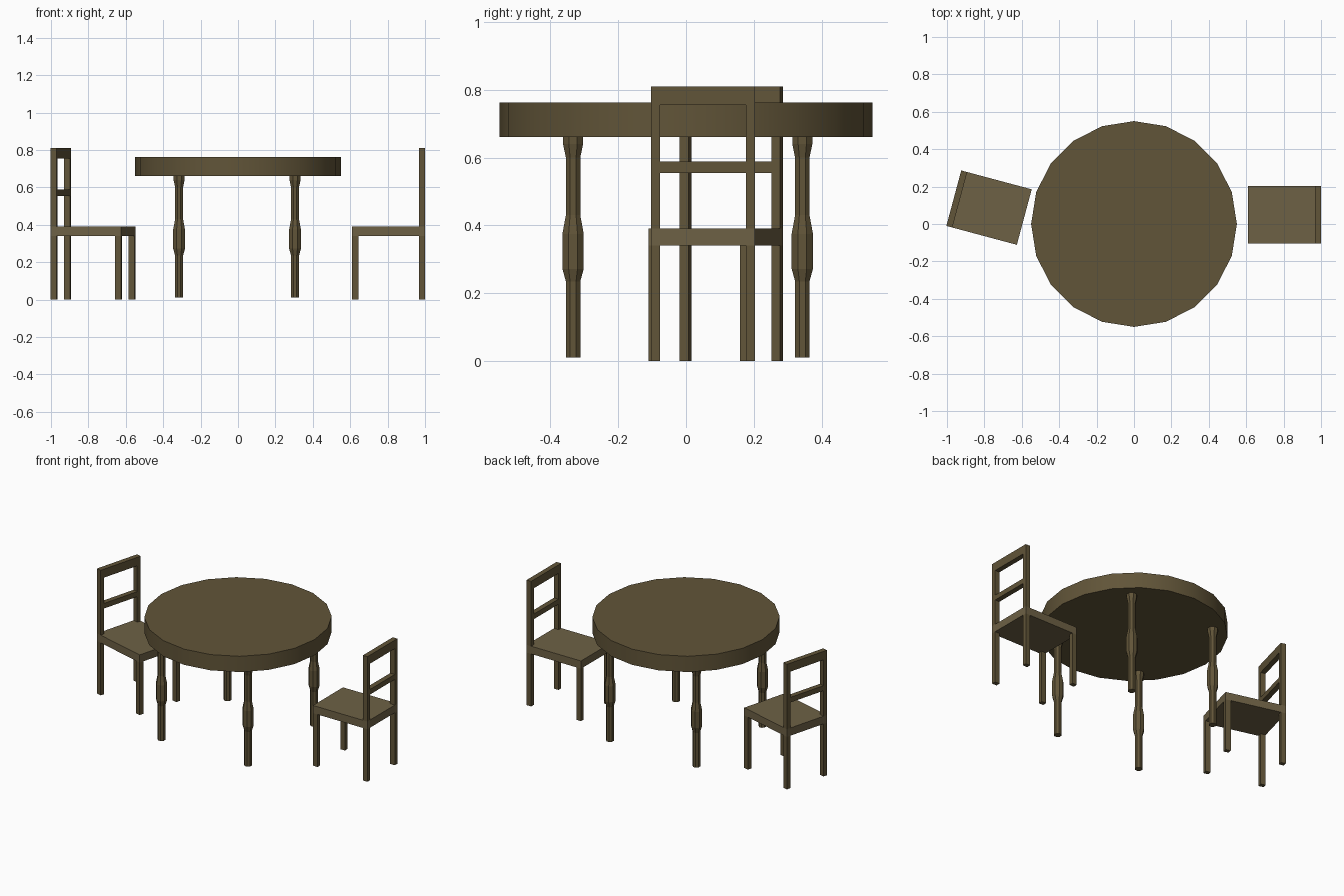
import bpy, bmesh, math
from mathutils import Matrix, Vector

if "Cube" in bpy.data.objects:
    bpy.data.objects.remove(bpy.data.objects["Cube"])


def material(name, color):
    m = bpy.data.materials.new(name)
    m.diffuse_color = (*color, 1)
    m.use_nodes = True
    m.node_tree.nodes["Principled BSDF"].inputs["Base Color"].default_value = m.diffuse_color
    return m


WOOD = material("wood", (0.12, 0.09, 0.04))
SEAT = material("seat_wood", (0.155, 0.12, 0.06))


def finish(name, bm, mat):
    bmesh.ops.recalc_face_normals(bm, faces=bm.faces)
    me = bpy.data.meshes.new(name)
    bm.to_mesh(me)
    bm.free()
    me.materials.append(mat)
    ob = bpy.data.objects.new(name, me)
    bpy.context.collection.objects.link(ob)
    return ob


def box(name, lo, hi, place, mat=WOOD):
    lo, hi = Vector(lo), Vector(hi)
    bm = bmesh.new()
    bmesh.ops.create_cube(bm, size=1, matrix=Matrix.Translation((lo + hi) / 2) @ Matrix.Diagonal((*(hi - lo), 1)))
    ob = finish(name, bm, mat)
    ob.matrix_world = place
    return ob


def turned(name, profile, sides, center, phase=0.0):
    """Closed turned solid from (radius, z) pairs."""
    bm = bmesh.new()
    rings = [[bm.verts.new((r * math.cos(phase + math.tau * i / sides),
                            r * math.sin(phase + math.tau * i / sides), z))
              for i in range(sides)] for r, z in profile]
    for a, b in zip(rings, rings[1:]):
        for i in range(sides):
            j = (i + 1) % sides
            bm.faces.new((a[i], a[j], b[j], b[i]))
    bm.faces.new(rings[0])
    bm.faces.new(rings[-1])
    ob = finish(name, bm, WOOD)
    ob.location = (*center, 0)
    return ob


# Table top, with a softly shaded rim
top = turned("table_top", [(0.55, 0.66), (0.55, 0.762)], 20, (0, 0))
bpy.context.view_layer.objects.active = top
top.select_set(True)
bpy.ops.object.shade_smooth_by_angle(angle=math.radians(30))
top.select_set(False)

# Turned table legs
LEG = [(0.023, 0.01), (0.023, 0.235), (0.034, 0.272), (0.034, 0.375),
       (0.023, 0.43), (0.023, 0.6), (0.032, 0.64), (0.032, 0.66)]
for x in (-0.315, 0.305):
    for y in (-0.333, 0.343):
        turned("table_leg", LEG, 8, (x, y), math.pi / 8)


# Chair, with its back on local +x
def chair(center, angle):
    place = Matrix.Translation((*center, 0)) @ Matrix.Rotation(math.radians(angle), 4, 'Z')
    L, W, t = 0.195, 0.1535, 0.033
    box("seat", (-L, -W, 0.34), (L, W, 0.39), place, SEAT)
    for s in (-1, 1):
        y0, y1 = sorted((s * W, s * (W - 0.027)))
        box("front_leg", (-L, y0, 0), (-L + t, y1, 0.34), place)
        box("back_leg", (L - t, y0, 0), (L, y1, 0.34), place)
        box("back_post", (L - t, y0, 0.39), (L, y1, 0.755), place)
    box("top_rail", (L - t, -W, 0.755), (L, W, 0.81), place)
    box("middle_rail", (L - t, -W + 0.027, 0.555), (L, W - 0.027, 0.588), place)


chair((0.805, 0.05), 0)
chair((-0.775, 0.0875), 165)
